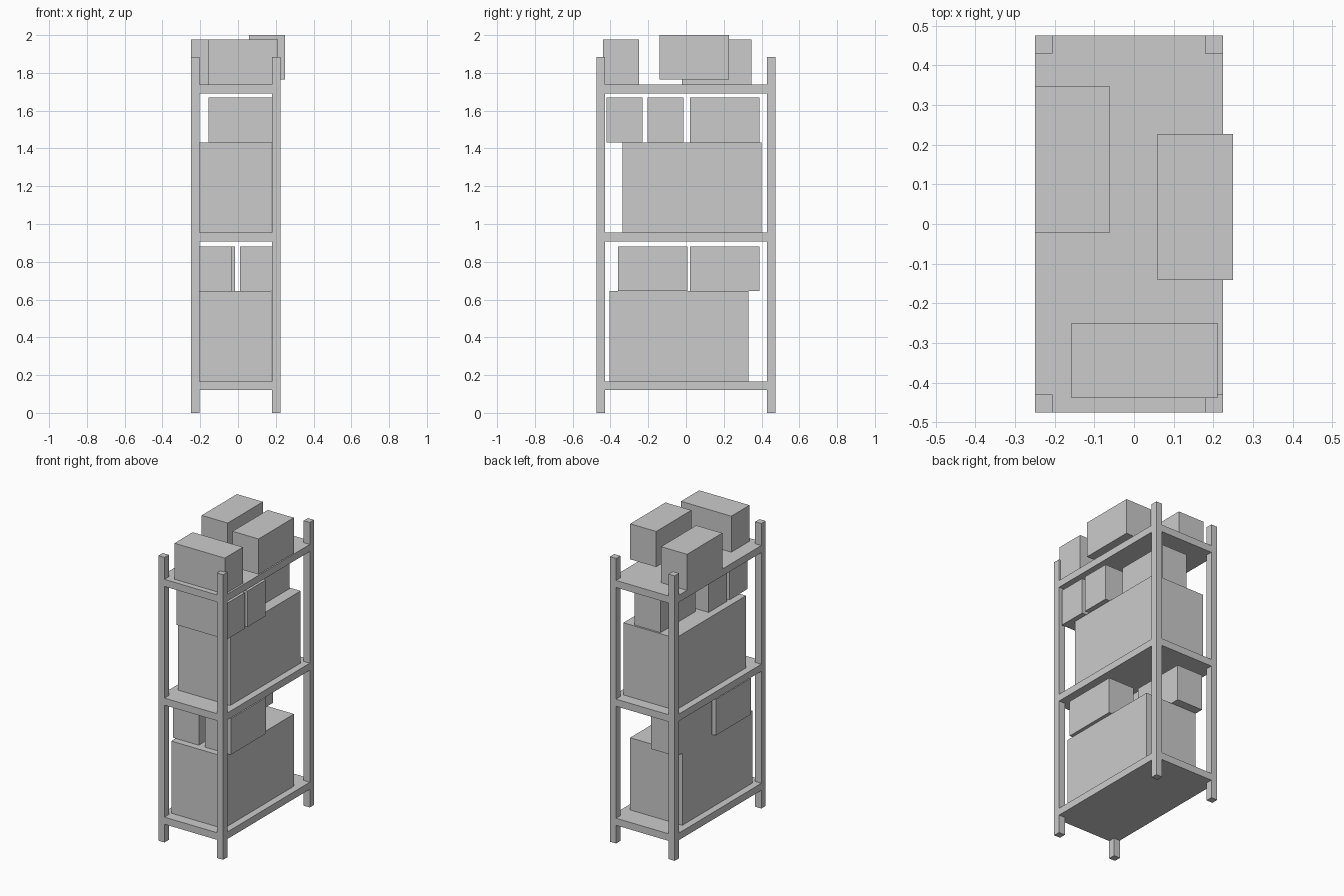
import bpy, bmesh

if "Cube" in bpy.data.objects:
    bpy.data.objects.remove(bpy.data.objects["Cube"])

# Outer and inner limits of the rack frame
X0, X1, XI0, XI1 = -0.25, 0.224, -0.205, 0.179
Y, YI = 0.475, 0.43


def prism(name, outline, z0, z1):
    """Extrude a flat outline from z0 up to z1."""
    bm = bmesh.new()
    face = bm.faces.new([bm.verts.new((x, y, z0)) for x, y in outline])
    up = bmesh.ops.extrude_face_region(bm, geom=[face])["geom"]
    for v in up:
        if isinstance(v, bmesh.types.BMVert):
            v.co.z = z1
    bmesh.ops.recalc_face_normals(bm, faces=bm.faces)
    mesh = bpy.data.meshes.new(name)
    bm.to_mesh(mesh)
    bm.free()
    obj = bpy.data.objects.new(name, mesh)
    bpy.context.collection.objects.link(obj)
    return obj


def box(name, x0, x1, y0, y1, z0, z1):
    return prism(name, [(x0, y0), (x1, y0), (x1, y1), (x0, y1)], z0, z1)


# Corner posts
for side, (xa, xb) in (("left", (X0, XI0)), ("right", (XI1, X1))):
    for end, (ya, yb) in (("front", (-Y, -YI)), ("back", (YI, Y))):
        box(f"{end}_{side}_post", xa, xb, ya, yb, 0, 1.884)

# Shelves, notched around the posts
notched = [(XI0, -Y), (XI1, -Y), (XI1, -YI), (X1, -YI), (X1, YI), (XI1, YI),
           (XI1, Y), (XI0, Y), (XI0, YI), (X0, YI), (X0, -YI), (XI0, -YI)]
for name, z in (("bottom", 0.12), ("middle", 0.907), ("top", 1.692)):
    prism(f"{name}_shelf", notched, z, z + 0.047)

# Large cartons
box("lower_large_carton", -0.204, 0.178, -0.405, 0.33, 0.167, 0.644)
box("upper_large_carton", -0.204, 0.178, -0.335, 0.40, 0.954, 1.431)

# Small cartons: name, lower corner, and whether the long side runs along x
LONG, SHORT, HIGH = 0.368, 0.19, 0.238
cartons = [
    ("lower_carton_front_left", -0.225, -0.36, 0.644, False),
    ("lower_carton_front_right", 0.01, -0.36, 0.644, False),
    ("lower_carton_back_left", -0.205, 0.02, 0.644, False),
    ("upper_carton_front", -0.157, -0.42, 1.431, True),
    ("upper_carton_middle", -0.157, -0.203, 1.431, True),
    ("upper_carton_back", -0.085, 0.02, 1.431, False),
    ("top_carton_front", -0.157, -0.439, 1.739, True),
    ("top_carton_left", -0.25, -0.022, 1.739, False),
    ("top_carton_right", 0.059, -0.141, 1.765, False),
]
for name, x, y, z, along_x in cartons:
    w, d = (LONG, SHORT) if along_x else (SHORT, LONG)
    box(name, x, x + w, y, y + d, z, min(z + HIGH, 2.0))
